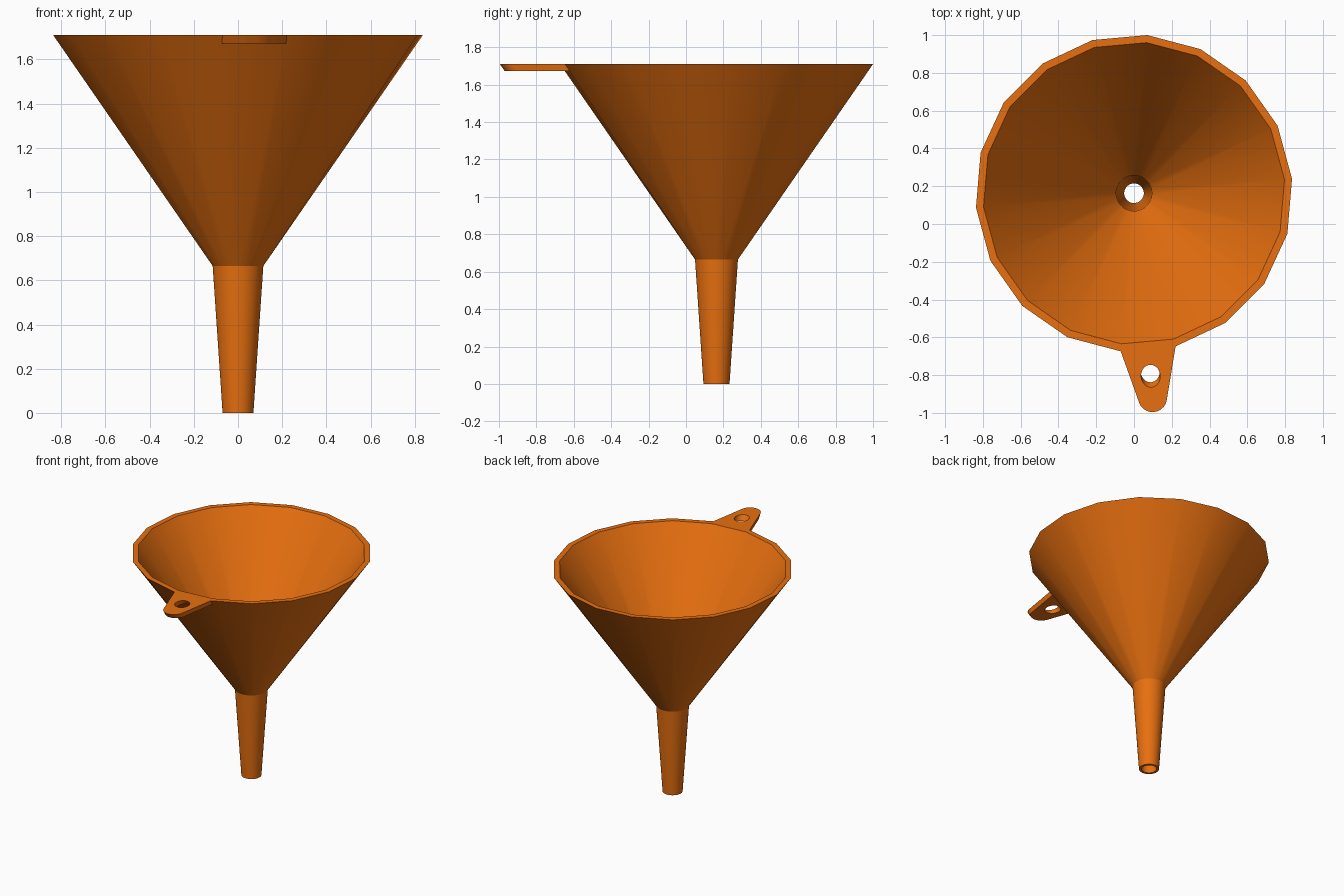
import bpy, bmesh, math
from mathutils import Vector

if "Cube" in bpy.data.objects:
    bpy.data.objects.remove(bpy.data.objects["Cube"])

CY, TOP, JOIN = 0.163, 1.71, 0.665
PHASE = math.radians(5.2)
N = 18                      # sides of the wide rim
RIM, RIM_IN = 0.84, 0.80

orange = bpy.data.materials.new("orange_plastic")
orange.diffuse_color = (0.8, 0.16, 0.005, 1)
orange.use_nodes = True
orange.node_tree.nodes["Principled BSDF"].inputs["Base Color"].default_value = orange.diffuse_color


def finish(bm, name):
    bmesh.ops.recalc_face_normals(bm, faces=bm.faces)
    me = bpy.data.meshes.new(name)
    bm.to_mesh(me)
    bm.free()
    ob = bpy.data.objects.new(name, me)
    bpy.context.collection.objects.link(ob)
    me.materials.append(orange)
    bpy.ops.object.select_all(action='DESELECT')
    ob.select_set(True)
    bpy.context.view_layer.objects.active = ob
    bpy.ops.object.shade_smooth_by_angle(angle=math.radians(25))
    return ob


def ring(bm, r, z, n):
    return [bm.verts.new((r * math.cos(PHASE + math.tau * i / n),
                          CY + r * math.sin(PHASE + math.tau * i / n), z))
            for i in range(n)]


def bridge(bm, a, b):
    n = len(a)
    for i in range(n):
        j = (i + 1) % n
        bm.faces.new((a[i], a[j], b[j], b[i]))


def cone(bm, rim, neck):
    # coarse rim fans down to a neck with twice as many sides
    n = len(rim)
    for i in range(n):
        mid, nxt = neck[2 * i + 1], neck[(2 * i + 2) % (2 * n)]
        bm.faces.new((rim[i], neck[2 * i], mid))
        bm.faces.new((rim[i], mid, rim[(i + 1) % n]))
        bm.faces.new((rim[(i + 1) % n], mid, nxt))


# funnel: cone and spout, outside and inside walls
bm = bmesh.new()
rim_out, rim_in = ring(bm, RIM, TOP, N), ring(bm, RIM_IN, TOP, N)
neck_out, neck_in = ring(bm, 0.115, JOIN, 2 * N), ring(bm, 0.095, JOIN + 0.01, 2 * N)
tip_out, tip_in = ring(bm, 0.07, 0, 2 * N), ring(bm, 0.052, 0, 2 * N)
cone(bm, rim_out, neck_out)
cone(bm, rim_in, neck_in)
bridge(bm, neck_out, tip_out)
bridge(bm, neck_in, tip_in)
bridge(bm, rim_out, rim_in)
bridge(bm, tip_out, tip_in)
finish(bm, "funnel_body")

# hanging tab: grows from one rim side, sheared to follow the cone slope
ang = PHASE + math.radians(270)
out = Vector((math.cos(ang), math.sin(ang), 0))
side = Vector((-out.y, out.x, 0))
base = Vector((0, CY, TOP)) + out * RIM * math.cos(math.pi / N)
half = RIM * math.sin(math.pi / N)
R, U = 0.076, 0.26


def loop(bm, pts):
    vs = [bm.verts.new(base + out * u + side * v) for u, v in pts]
    return vs, [bm.edges.new((vs[i], vs[(i + 1) % len(vs)])) for i in range(len(vs))]


bm = bmesh.new()
arc = [math.radians(-76 + 152 * i / 10) for i in range(11)]
outline = [(0, -half)] + [(U + R * math.cos(a), R * math.sin(a)) for a in arc] + [(0, half)]
hole = [(0.145 + 0.06 * math.cos(math.tau * i / 20), 0.051 * math.sin(math.tau * i / 20))
        for i in range(20)]
edges = loop(bm, outline)[1] + loop(bm, hole)[1]
bmesh.ops.triangle_fill(bm, edges=edges, use_beauty=True, use_dissolve=False, normal=(0, 0, 1))
res = bmesh.ops.extrude_face_region(bm, geom=bm.faces[:])
low = [g for g in res["geom"] if isinstance(g, bmesh.types.BMVert)]
bmesh.ops.translate(bm, verts=low, vec=Vector((0, 0, -0.038)) - out * 0.027)
bmesh.ops.recalc_face_normals(bm, faces=bm.faces)
# drop the hidden face against the cone wall
hidden = [f for f in bm.faces if all((v.co - base).dot(out) < 0.005 for v in f.verts)]
bmesh.ops.delete(bm, geom=hidden, context='FACES_ONLY')
finish(bm, "hanging_tab")
